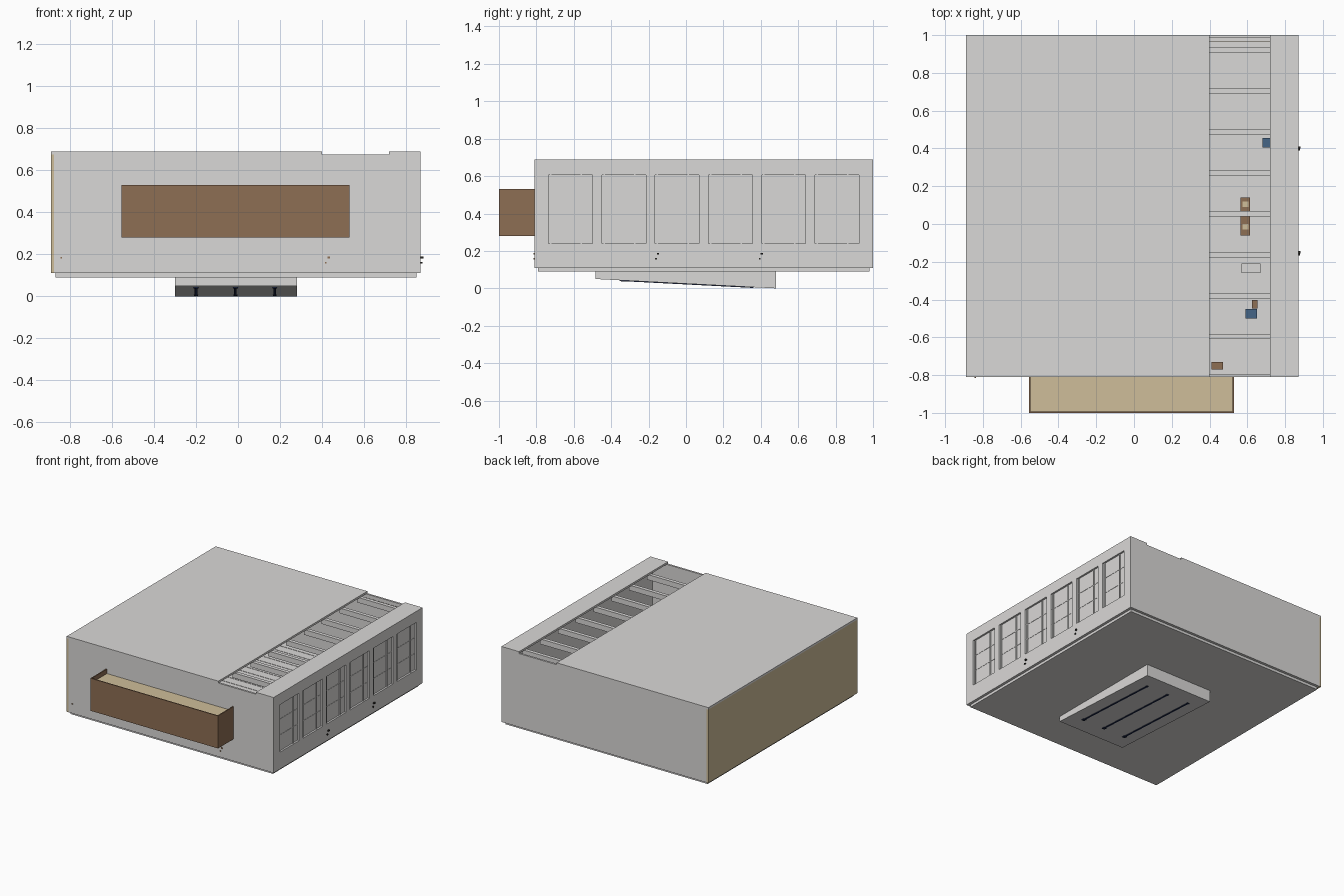
import bpy
import bmesh
from mathutils import Matrix

old = bpy.data.objects.get("Cube")
if old:
    bpy.data.objects.remove(old)


def material(name, r, g, b):
    m = bpy.data.materials.new(name)
    m.use_nodes = True
    m.diffuse_color = (r, g, b, 1)
    m.node_tree.nodes["Principled BSDF"].inputs["Base Color"].default_value = (r, g, b, 1)
    return m


PALE = material("pale grey", .7, .69, .68)
TAN = material("tan wood", .62, .51, .32)
BROWN = material("brown wood", .27, .156, .087)
NAVY = material("navy", .012, .02, .06)
BLUE = material("dusty blue", .06, .13, .24)
BLACK = material("near black", .02, .018, .015)


def boxes(name, mat, extents):
    """One object made of boxes, each given as x0, x1, y0, y1, z0, z1."""
    bm = bmesh.new()
    for x0, x1, y0, y1, z0, z1 in extents:
        mid = Matrix.Translation(((x0 + x1) / 2, (y0 + y1) / 2, (z0 + z1) / 2))
        size = Matrix.Diagonal((x1 - x0, y1 - y0, z1 - z0, 1))
        bmesh.ops.create_cube(bm, size=1, matrix=mid @ size)
    mesh = bpy.data.meshes.new(name)
    bm.to_mesh(mesh)
    bm.free()
    mesh.materials.append(mat)
    ob = bpy.data.objects.new(name, mesh)
    bpy.context.collection.objects.link(ob)
    return ob


# Overall room sizes
X0, X1, Y0, Y1 = -.89, .87, -.81, 1.0
FLOOR, EAVE, TOP, T = .11, .675, .69, .015
SLOT0, SLOT1 = .4, .72

# Base slab, floor planks and walls
boxes("base_slab", PALE, [(X0 + .02, X1 - .02, Y0 + .02, Y1 - .02, .09, FLOOR)])
boxes("floor", PALE, [(X0 + T, X1 - T, Y0 + T, Y1 - T, FLOOR, FLOOR + .01)])
boxes("floor_planks", PALE, [
    (X0 + T, X1 - .03, -.77 + i * .07, -.704 + i * .07, FLOOR + .01, FLOOR + .014)
    for i in range(25)])
boxes("front_wall", PALE, [(X0 + T, X1, Y0, Y0 + T, FLOOR, EAVE)])
boxes("back_wall", PALE, [(X0 + T, X1, Y1 - T, Y1, FLOOR, EAVE)])
boxes("right_wall", TAN, [(X0, X0 + T, Y0, Y1, FLOOR, EAVE)])

# Window wall with recessed panes
window_y = [-.735 + i * .285 for i in range(6)]
WIDTH, Z0, Z1 = .235, .24, .605
wall = boxes("window_wall", PALE, [(X1 - .03, X1, Y0 + T, Y1 - T, FLOOR, EAVE)])
cutter = boxes("window_cutter", PALE, [
    (X1 - .014, X1 + .05, y, y + WIDTH, Z0, Z1) for y in window_y])
cutter.hide_render = True
cut = wall.modifiers.new("windows", 'BOOLEAN')
cut.operation = 'DIFFERENCE'
cut.solver = 'EXACT'
cut.object = cutter
graph = bpy.context.evaluated_depsgraph_get()
wall_mesh = bpy.data.meshes.new_from_object(wall.evaluated_get(graph))
wall.modifiers.clear()
wall.data = wall_mesh
bpy.data.objects.remove(cutter)

# Glazing bars
bars = []
for y in window_y:
    back, face = X1 - .015, X1 - .008
    bars += [(back, face, y + p, y + p + .008, Z0, Z1) for p in (.008, .172)]
    for k in (1, 2):
        z = Z0 + k * (Z1 - Z0) / 3
        bars.append((back, face - .004, y, y + WIDTH, z - .002, z + .002))
boxes("window_bars", PALE, bars)

# Roof in two slabs, with joists across the open skylight
boxes("roof_main", PALE, [(X0, SLOT0, Y0, Y1, EAVE, TOP)])
boxes("roof_edge", PALE, [(SLOT1, X1, Y0, Y1, EAVE, TOP)])
boxes("skylight_joists", PALE, [
    (SLOT0 - .02, SLOT1 + .02, y, y + .028, EAVE - .04, EAVE)
    for y in [-.61 + i * .2165 for i in range(8)]])
boxes("skylight_rail", TAN, [(SLOT0, SLOT1, .965, .97, EAVE - .03, EAVE - .02)])

# Front bay: open box with a sunken shelf
BX0, BX1, BZ0, BZ1, W = -.555, .53, .28, .53, .008
boxes("front_bay", BROWN, [
    (BX0, BX1, -1, -1 + W, BZ0, BZ1),
    (BX0, BX0 + W, -1 + W, Y0, BZ0, BZ1),
    (BX1 - W, BX1, -1 + W, Y0, BZ0, BZ1),
    (BX0 + W, BX1 - W, -1 + W, Y0, BZ0, BZ0 + W)])
boxes("bay_shelf", TAN, [(BX0 + W, BX1 - W, -1 + W, Y0, BZ1 - .045, BZ1 - .035)])

# Sloping wedge under the base
RY0, RY1, RZ0 = -.485, .48, .05
wedge = boxes("under_wedge", PALE, [(-.30, .28, RY0, RY1, 0, .09)])


def slope(y):
    return RZ0 * (RY1 - y) / (RY1 - RY0)


for v in wedge.data.vertices:
    if v.co.z < .01:
        v.co.z = slope(v.co.y)

# Dark runners following the slope
runners = boxes("under_runners", NAVY, [
    part for x in (-.2, -.012, .175) for part in (
        (x - .006, x + .006, -.35, .36, -.004, .004),
        (x - .011, x + .011, -.355, -.33, -.005, .004),
        (x - .009, x + .009, .34, .36, -.004, .004))])
for v in runners.data.vertices:
    v.co.z += slope(v.co.y)

# Small wall fittings
fittings = [(X1, X1 + .012, y - .006, y + .006, .18, .19) for y in (-.15, .405)]
fittings += [(X1, X1 + .008, y - .016, y - .006, .155, .163) for y in (-.15, .405)]
boxes("side_fittings", BLACK, fittings)
boxes("front_fittings", BROWN, [
    (.425, .437, Y0 - .006, Y0, .18, .19),
    (.414, .422, Y0 - .006, Y0, .155, .162),
    (-.845, -.837, Y0 - .006, Y0, .18, .186)])


# Furniture standing below the skylight
def seat(name, mat, x, y, w, d, h=.05):
    z = FLOOR + .014
    legs = [(x + i * (w / 2 - .006) - .004, x + i * (w / 2 - .006) + .004,
             y + j * (d / 2 - .006) - .004, y + j * (d / 2 - .006) + .004, z, z + h)
            for i in (-1, 1) for j in (-1, 1)]
    top = (x - w / 2, x + w / 2, y - d / 2, y + d / 2, z + h, z + h + .01)
    boxes(name, mat, legs + [top])


seat("long_table", BROWN, .59, .04, .05, .2, .08)
seat("blue_chair", BLUE, .70, .43, .04, .05)
seat("blue_stool", BLUE, .62, -.475, .06, .05)
seat("side_table", BROWN, .64, -.425, .03, .045)
seat("pale_table", PALE, .62, -.235, .1, .05)
seat("corner_chair", BROWN, .44, -.75, .06, .04)
boxes("table_trays", TAN, [
    (.575, .605, y, y + .03, FLOOR + .104, FLOOR + .11) for y in (-.03, .04, .09)])
